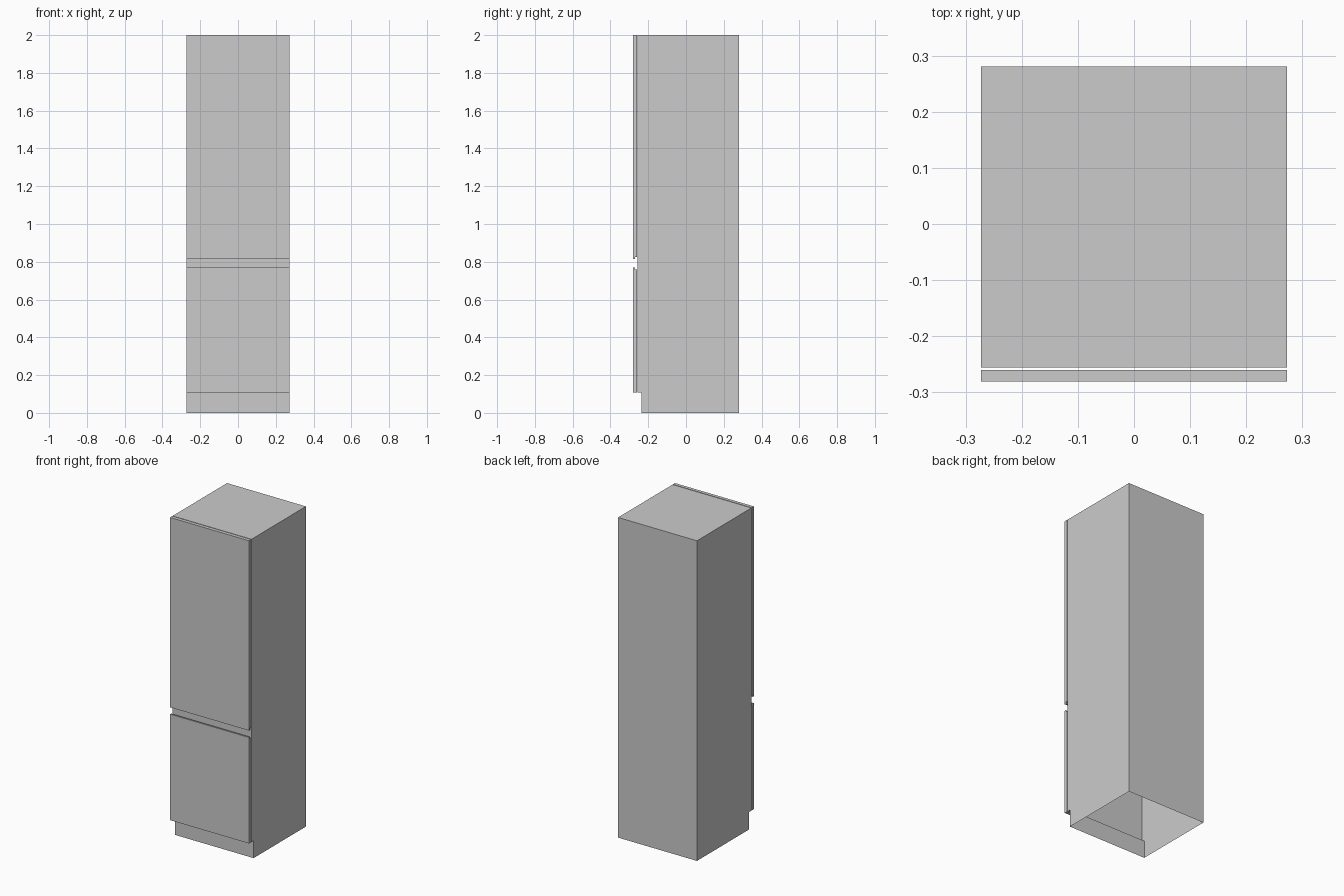
import bpy, bmesh

if "Cube" in bpy.data.objects:
    bpy.data.objects.remove(bpy.data.objects["Cube"])

HALF_W = 0.2725


def extrude_profile(name, pts):
    """Extrude a closed (y, z) side profile across the cabinet width."""
    bm = bmesh.new()
    face = bm.faces.new([bm.verts.new((-HALF_W, y, z)) for y, z in pts])
    res = bmesh.ops.extrude_face_region(bm, geom=[face], use_keep_orig=True)
    verts = [g for g in res["geom"] if isinstance(g, bmesh.types.BMVert)]
    bmesh.ops.translate(bm, verts=verts, vec=(2 * HALF_W, 0, 0))
    bmesh.ops.recalc_face_normals(bm, faces=bm.faces)
    # The cabinet shell is open underneath
    floor = [f for f in bm.faces if all(abs(v.co.z) < 1e-5 for v in f.verts)]
    bmesh.ops.delete(bm, geom=floor, context='FACES')
    mesh = bpy.data.meshes.new(name)
    bm.to_mesh(mesh)
    bm.free()
    obj = bpy.data.objects.new(name, mesh)
    bpy.context.collection.objects.link(obj)
    return obj


BACK, FRONT, KICK, KICK_Z = 0.281, -0.256, -0.235, 0.109
DOOR_F, DOOR_M, DOOR_B = -0.281, -0.271, -0.260

# Cabinet body with recessed kick plate
extrude_profile("cabinet_body", [
    (BACK, 0), (BACK, 2), (FRONT, 2), (FRONT, KICK_Z), (KICK, KICK_Z), (KICK, 0)])

# Doors: the front lip overhangs the back layer to form a finger grip
extrude_profile("lower_door", [
    (DOOR_F, KICK_Z), (DOOR_F, 0.771), (DOOR_M, 0.771),
    (DOOR_M, 0.760), (DOOR_B, 0.760), (DOOR_B, KICK_Z)])
extrude_profile("upper_door", [
    (DOOR_F, 2), (DOOR_F, 0.814), (DOOR_M, 0.814),
    (DOOR_M, 0.825), (DOOR_B, 0.825), (DOOR_B, 2)])
